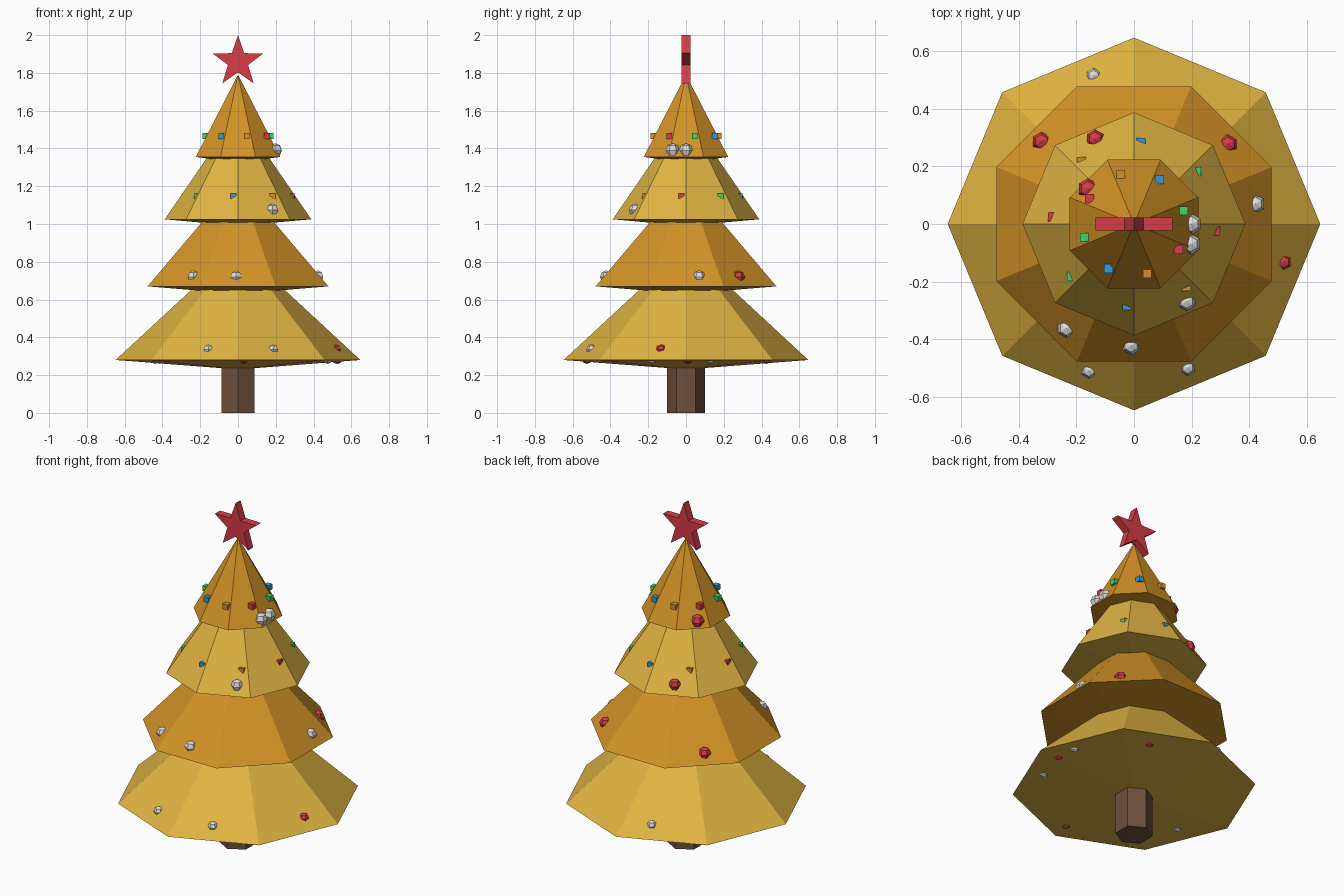
import bpy, bmesh
from math import sin, cos, pi, radians
from mathutils import Matrix

cube = bpy.data.objects.get("Cube")
if cube:
    bpy.data.objects.remove(cube, do_unlink=True)


def material(name, rgb):
    """Flat colour given as 0-255 display values, stored as linear."""
    lin = [((c / 255 + 0.055) / 1.055) ** 2.4 for c in rgb] + [1]
    m = bpy.data.materials.new(name)
    m.use_nodes = True
    m.diffuse_color = lin
    m.node_tree.nodes["Principled BSDF"].inputs["Base Color"].default_value = lin
    return m


gold = material("gold", (224, 180, 66))
orange = material("orange", (210, 146, 38))
red = material("red", (216, 60, 70))
brown = material("brown", (112, 79, 59))
white = material("white", (222, 222, 222))
green = material("green", (60, 215, 105))
blue = material("blue", (50, 155, 215))


def finish(name, bm, mat):
    bmesh.ops.recalc_face_normals(bm, faces=bm.faces)
    mesh = bpy.data.meshes.new(name)
    bm.to_mesh(mesh)
    bm.free()
    mesh.materials.append(mat)
    obj = bpy.data.objects.new(name, mesh)
    bpy.context.collection.objects.link(obj)
    return obj


def ring(bm, sides, radius, z, turn=0):
    return [bm.verts.new((radius * cos(turn + 2 * pi * i / sides),
                          radius * sin(turn + 2 * pi * i / sides), z))
            for i in range(sides)]


def tier(name, radius, rim, apex, drop, turn, mat):
    """Eight-sided cone with a shallow cone beneath it."""
    bm = bmesh.new()
    edge = ring(bm, 8, radius, rim, turn)
    for tip in (bm.verts.new((0, 0, apex)), bm.verts.new((0, 0, rim - drop))):
        for a, b in zip(edge, edge[1:] + edge[:1]):
            bm.faces.new((a, b, tip))
    finish(name, bm, mat)


# Foliage tiers, alternately turned by half a side
half = pi / 8
tier("bottom_tier", 0.648, 0.28, 0.88, 0.05, 0, gold)
tier("lower_middle_tier", 0.518, 0.67, 1.235, 0.04, half, orange)
tier("upper_middle_tier", 0.388, 1.025, 1.59, 0.035, 0, gold)
tier("top_tier", 0.242, 1.355, 1.79, 0.03, half, orange)

# Six-sided trunk
bm = bmesh.new()
low, high = ring(bm, 6, 0.1, 0, pi / 2), ring(bm, 6, 0.1, 0.28, pi / 2)
bm.faces.new(low)
bm.faces.new(high)
for i in range(6):
    j = (i + 1) % 6
    bm.faces.new((low[i], low[j], high[j], high[i]))
finish("trunk", bm, brown)

# Five-pointed star, extruded through its thickness
bm = bmesh.new()
outline = []
for i in range(10):
    r = 0.056 if i % 2 else 0.141
    outline.append(bm.verts.new((r * sin(pi * i / 5), -0.023, 1.859 + r * cos(pi * i / 5))))
face = bm.faces.new(outline)
new = bmesh.ops.extrude_face_region(bm, geom=[face], use_keep_orig=True)["geom"]
bmesh.ops.translate(bm, vec=(0, 0.046, 0),
                    verts=[v for v in new if isinstance(v, bmesh.types.BMVert)])
finish("star", bm, red)

# Rings of small cube lights in a repeating colour cycle
cycle = [("green", green), ("blue", blue), ("yellow", orange), ("red", red)]
for place, radius, z, start in (("top", 0.178, 1.465, 15), ("middle", 0.284, 1.145, 40)):
    for i in range(8):
        word, mat = cycle[i % 4]
        a = radians(start + 45 * i)
        bm = bmesh.new()
        bmesh.ops.create_cube(bm, size=0.031, matrix=Matrix.Translation(
            (radius * cos(a), radius * sin(a), z)))
        finish(f"{place}_{word}_light", bm, mat)


def bauble(name, x, y, z, radius, mat):
    bm = bmesh.new()
    bmesh.ops.create_uvsphere(bm, u_segments=6, v_segments=4, radius=radius,
                              matrix=Matrix.Translation((x, y, z)))
    finish(name, bm, mat)


# Faceted baubles sunk into the tiers: height, radius, then positions by colour
baubles = [
    (1.39, 0.037, white, [(0.2, 0), (0.197, -0.07)]),
    (1.39, 0.037, red, [(-0.16, 0.122)]),
    (1.075, 0.033, white, [(0.183, -0.27)]),
    (1.075, 0.033, red, [(-0.135, 0.296)]),
    (0.72, 0.034, white, [(-0.01, -0.422), (0.422, 0.07), (-0.235, -0.363)]),
    (0.72, 0.034, red, [(-0.322, 0.287), (0.327, 0.278)]),
    (0.335, 0.028, white, [(-0.14, 0.515), (-0.157, -0.51), (0.187, -0.5)]),
    (0.335, 0.028, red, [(0.52, -0.132)]),
    (0.285, 0.026, white, [(0.52, 0.13), (0.475, -0.18), (-0.44, -0.165)]),
    (0.285, 0.026, red, [(0.25, 0.425), (0.53, 0.01), (0.03, -0.525)]),
]
for z, radius, mat, spots in baubles:
    for x, y in spots:
        bauble(f"{mat.name}_bauble", x, y, z, radius, mat)
